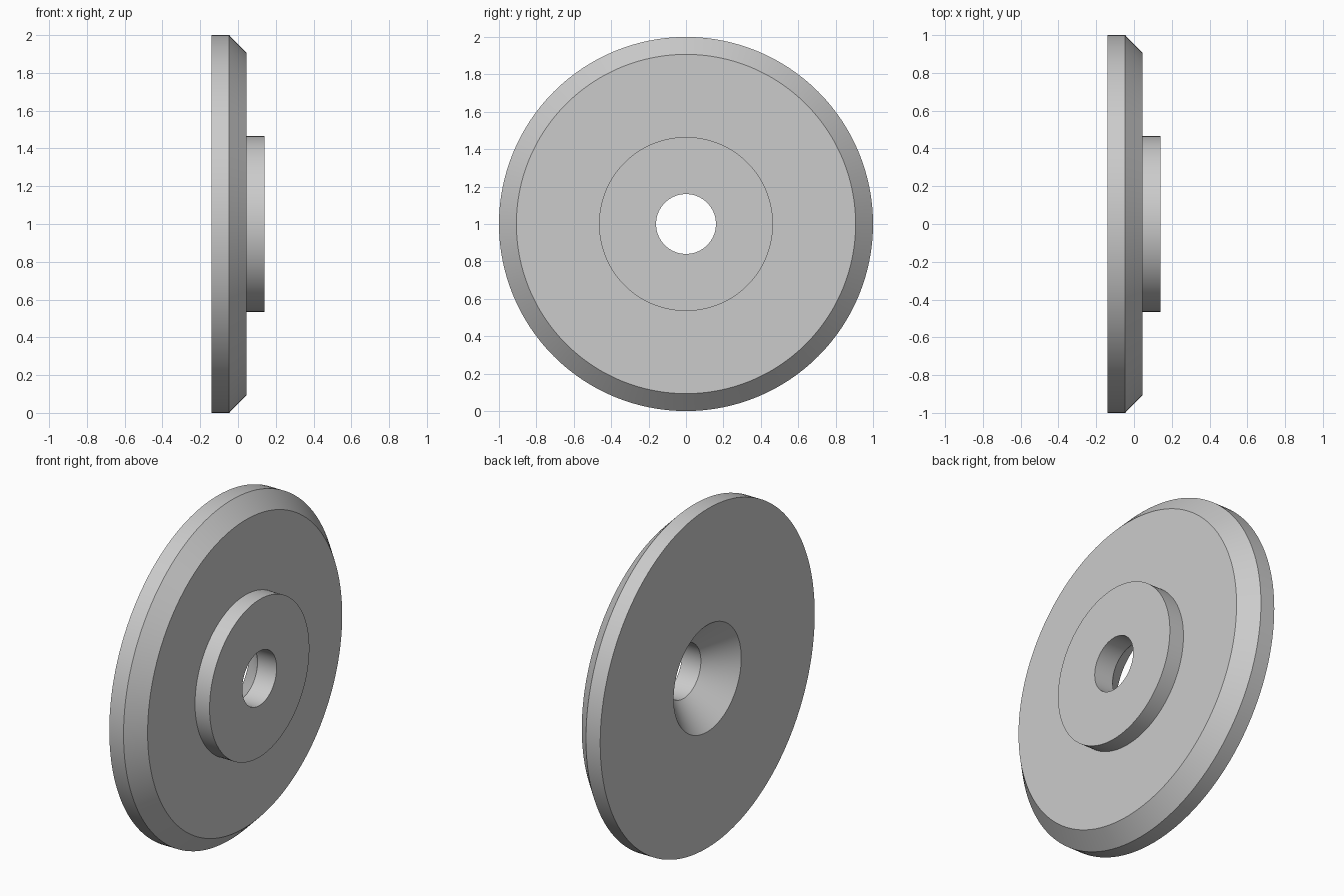
import bpy
import bmesh
import math
from mathutils import Matrix, Vector

cube = bpy.data.objects.get("Cube")
if cube:
    bpy.data.objects.remove(cube, do_unlink=True)

SEGMENTS = 128

# Plain grey material
grey = bpy.data.materials.new("plain_grey")
grey.use_nodes = True
colour = (0.6, 0.6, 0.6, 1.0)
grey.diffuse_color = colour
grey.node_tree.nodes["Principled BSDF"].inputs["Base Color"].default_value = colour

# Closed section as (x, radius): flat back, rim, chamfer, boss, bore, countersink
section = [
    (-0.14, 0.315),
    (-0.14, 1.0),
    (-0.047, 1.0),
    (0.045, 0.907),
    (0.045, 0.465),
    (0.14, 0.465),
    (0.14, 0.16),
    (0.015, 0.16),
]


def lathe(name, profile, material):
    """Turn a closed section around the x axis."""
    bm = bmesh.new()
    rings = []
    for i in range(SEGMENTS):
        turn = Matrix.Rotation(math.tau * i / SEGMENTS, 3, 'X')
        rings.append([bm.verts.new(turn @ Vector((x, 0, r))) for x, r in profile])
    n = len(profile)
    for i, ring in enumerate(rings):
        following = rings[(i + 1) % SEGMENTS]
        for j in range(n):
            k = (j + 1) % n
            bm.faces.new((ring[j], ring[k], following[k], following[j]))
    bmesh.ops.recalc_face_normals(bm, faces=bm.faces)
    mesh = bpy.data.meshes.new(name)
    bm.to_mesh(mesh)
    bm.free()
    mesh.materials.append(material)
    obj = bpy.data.objects.new(name, mesh)
    bpy.context.collection.objects.link(obj)
    return obj


# Countersunk disc with raised boss, standing on its rim
disc = lathe("countersunk_disc", section, grey)
disc.location.z = 1.0

bpy.ops.object.select_all(action='DESELECT')
disc.select_set(True)
bpy.context.view_layer.objects.active = disc
bpy.ops.object.shade_smooth_by_angle(angle=math.radians(30))
